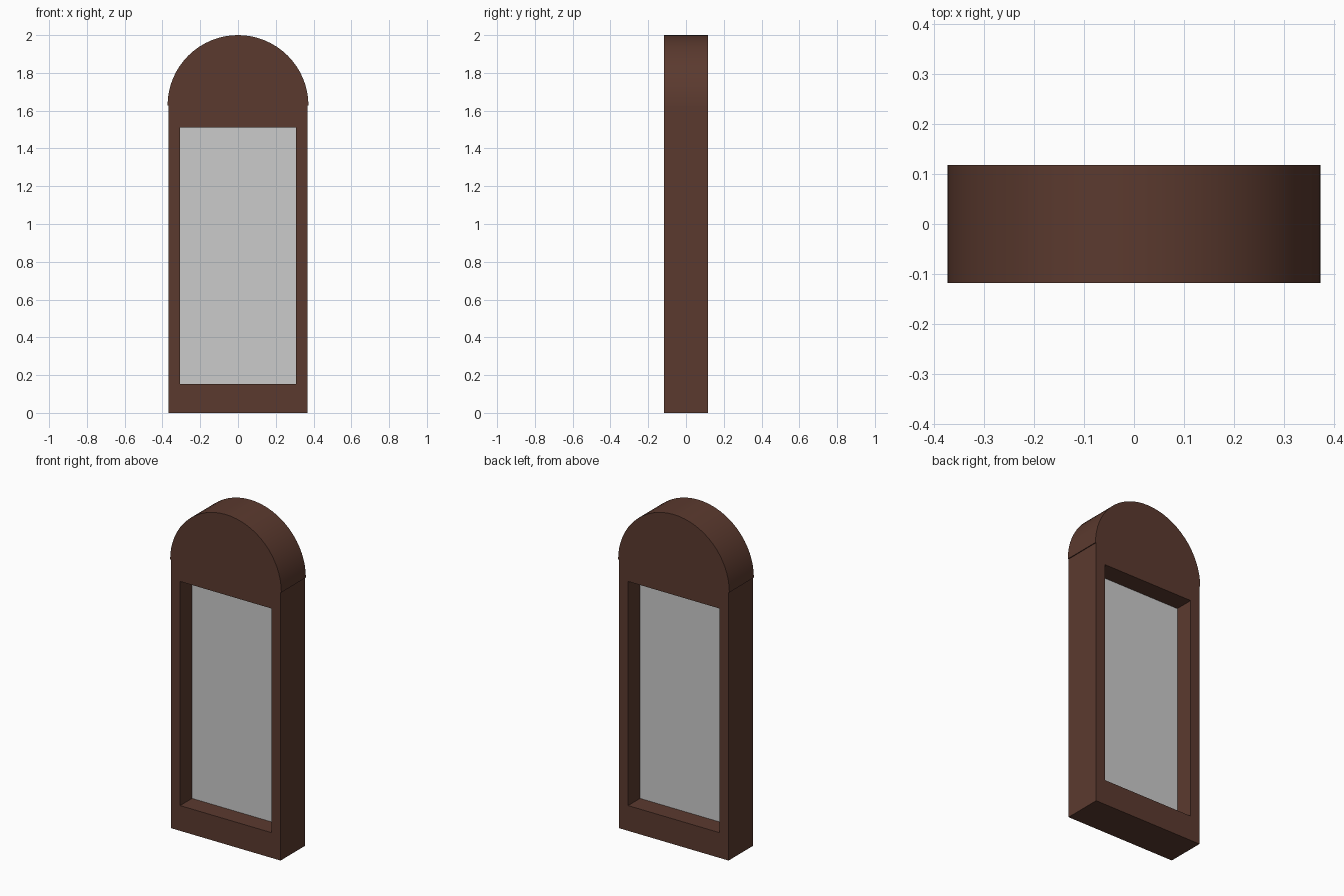
import bpy, bmesh, math

if "Cube" in bpy.data.objects:
    bpy.data.objects.remove(bpy.data.objects["Cube"])

DEPTH = 0.235          # overall thickness along y
HALF_W = 0.368         # half width of the body
RADIUS = 0.373         # arched top, slightly wider than the body
SPRING = 2.0 - RADIUS  # height where the arch starts
OPEN_X, OPEN_Z0, OPEN_Z1 = 0.306, 0.153, 1.512

wood = bpy.data.materials.new("brown_wood")
wood.diffuse_color = (0.105, 0.042, 0.028, 1)
wood.use_nodes = True
wood.node_tree.nodes["Principled BSDF"].inputs["Base Color"].default_value = wood.diffuse_color


def make_object(name, bm, material=None):
    bmesh.ops.recalc_face_normals(bm, faces=bm.faces[:])
    mesh = bpy.data.meshes.new(name)
    bm.to_mesh(mesh)
    bm.free()
    obj = bpy.data.objects.new(name, mesh)
    bpy.context.collection.objects.link(obj)
    if material:
        mesh.materials.append(material)
    return obj


def rectangle(x, z0, z1):
    return [(-x, z0), (x, z0), (x, z1), (-x, z1)]


def add_loop(bm, points, y):
    return [bm.verts.new((x, y, z)) for x, z in points]


def bridge(bm, a, b):
    n = len(a)
    for i in range(n):
        j = (i + 1) % n
        bm.faces.new((a[i], a[j], b[j], b[i]))


# Rectangular frame with a through opening
bm = bmesh.new()
outer = rectangle(HALF_W, 0, SPRING)
inner = rectangle(OPEN_X, OPEN_Z0, OPEN_Z1)
loops = [add_loop(bm, pts, y) for pts, y in (
    (outer, -DEPTH / 2), (outer, DEPTH / 2), (inner, DEPTH / 2), (inner, -DEPTH / 2))]
for k in range(4):
    bridge(bm, loops[k], loops[(k + 1) % 4])
make_object("frame", bm, wood)

# Half-round top
bm = bmesh.new()
steps = 32
arc = [(RADIUS * math.cos(math.pi * i / steps), SPRING + RADIUS * math.sin(math.pi * i / steps))
       for i in range(steps + 1)]
front, back = add_loop(bm, arc, -DEPTH / 2), add_loop(bm, arc, DEPTH / 2)
bridge(bm, front, back)
bm.faces.new(front)
bm.faces.new(back)
arch = make_object("arched_top", bm, wood)
bpy.context.view_layer.objects.active = arch
arch.select_set(True)
bpy.ops.object.shade_smooth_by_angle(angle=math.radians(30))

# Thin grey pane in the middle of the opening
bm = bmesh.new()
pane = rectangle(OPEN_X, OPEN_Z0, OPEN_Z1)
front, back = add_loop(bm, pane, -0.003), add_loop(bm, pane, 0.003)
bridge(bm, front, back)
bm.faces.new(front)
bm.faces.new(back)
make_object("pane", bm)
